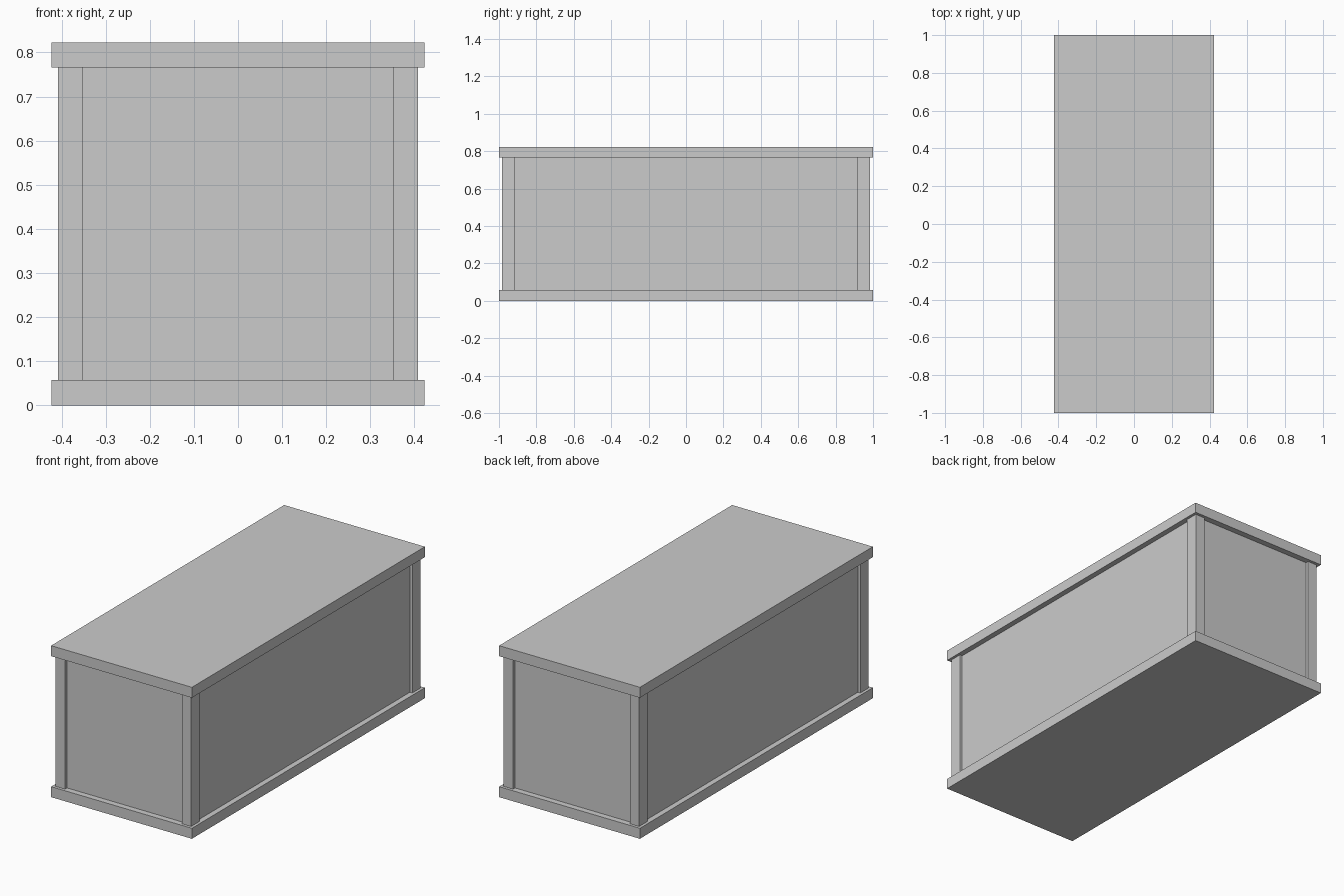
import bpy

if "Cube" in bpy.data.objects:
    bpy.data.objects.remove(bpy.data.objects["Cube"])


def box(name, lo, hi):
    """Axis-aligned box between two corners."""
    bpy.ops.mesh.primitive_cube_add(size=1, location=[(a + b) / 2 for a, b in zip(lo, hi)])
    ob = bpy.context.object
    ob.name = name
    ob.scale = [b - a for a, b in zip(lo, hi)]
    bpy.ops.object.transform_apply(location=False, rotation=False, scale=True)
    return ob


HX, HY, H, T = 0.423, 1.0, 0.823, 0.057   # half width, half length, height, slab thickness

# Base and lid slabs
box("base_slab", (-HX, -HY, 0), (HX, HY, T))
box("lid_slab", (-HX, -HY, H - T), (HX, HY, H))

# Recessed side panels as one body
box("body_panels", (-0.393, -0.967, T), (0.393, 0.967, H - T))

# Corner posts
for sx, side in ((-1, "left"), (1, "right")):
    for sy, end in ((-1, "front"), (1, "back")):
        xs = sorted((sx * 0.351, sx * 0.408))
        ys = sorted((sy * 0.914, sy * 0.984))
        box(f"{end}_{side}_post", (xs[0], ys[0], T), (xs[1], ys[1], H - T))
